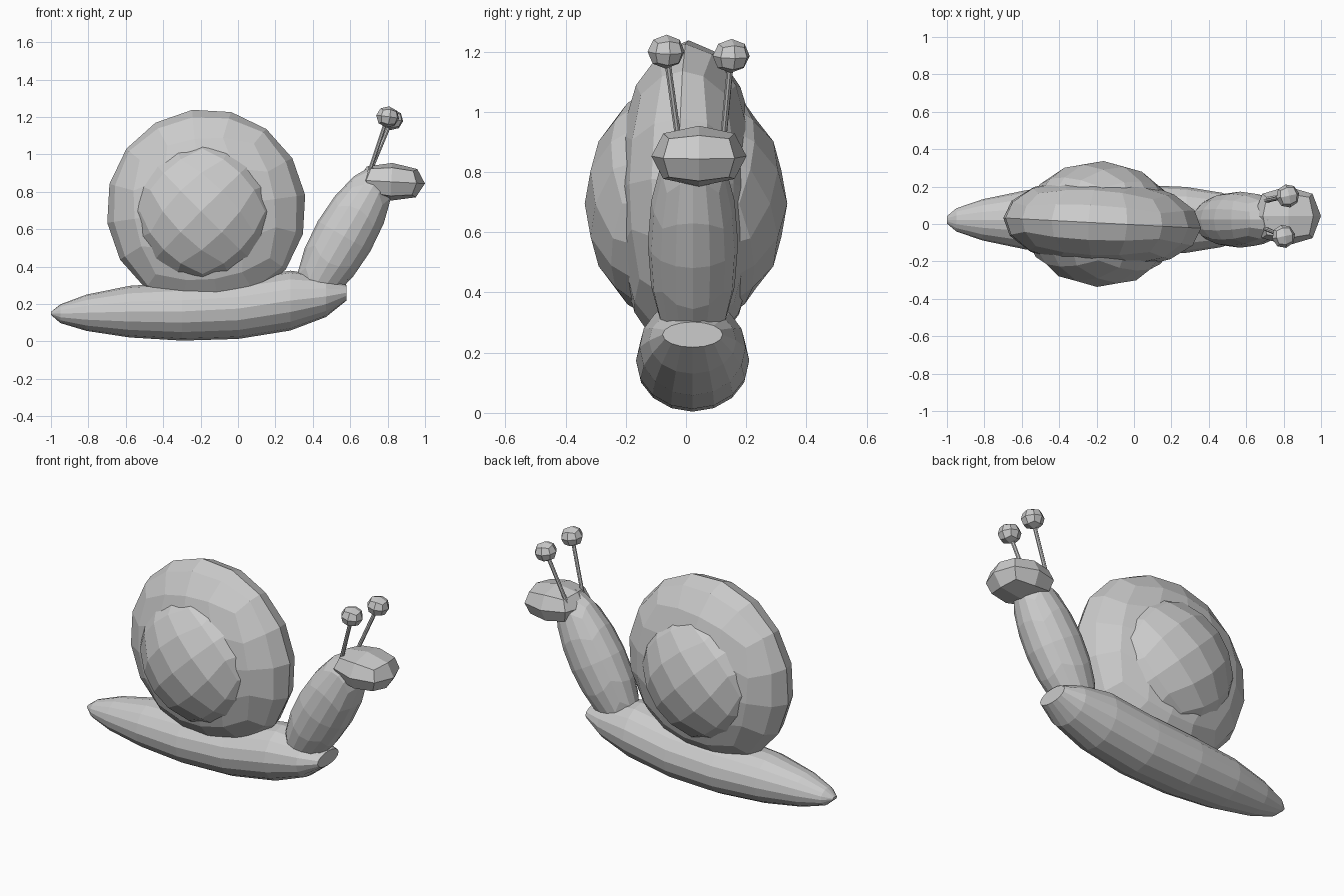
import bpy, bmesh, math
from mathutils import Matrix, Vector, Euler

if "Cube" in bpy.data.objects:
    bpy.data.objects.remove(bpy.data.objects["Cube"])


def finish(bm, name):
    bmesh.ops.recalc_face_normals(bm, faces=bm.faces)
    mesh = bpy.data.meshes.new(name)
    bm.to_mesh(mesh)
    bm.free()
    obj = bpy.data.objects.new(name, mesh)
    bpy.context.collection.objects.link(obj)
    return obj


def quad_ball(name, loc, radii, rot=(0, 0, 0), cuts=3, power=2.0):
    """Rounded cube of quads, stretched to an ellipsoid and turned (degrees)."""
    bm = bmesh.new()
    bmesh.ops.create_cube(bm, size=2)
    bmesh.ops.subdivide_edges(bm, edges=bm.edges[:], cuts=cuts, use_grid_fill=True)
    turn = Euler([math.radians(a) for a in rot]).to_matrix()
    for v in bm.verts:
        p = Vector([math.tan(c * math.pi / 4) for c in v.co])
        p /= sum(abs(c) ** power for c in p) ** (1 / power)
        v.co = turn @ Vector([c * r for c, r in zip(p, radii)]) + Vector(loc)
    return finish(bm, name)


def rod(name, a, b, radius):
    a, b = Vector(a), Vector(b)
    bm = bmesh.new()
    place = Matrix.Translation((a + b) / 2) @ (b - a).to_track_quat('Z', 'Y').to_matrix().to_4x4()
    bmesh.ops.create_cone(bm, cap_ends=True, segments=8, radius1=radius,
                          radius2=radius, depth=(b - a).length, matrix=place)
    return finish(bm, name)


def loft(name, stations, y_mid, sides=16):
    """Skin elliptical rings given as (x, z centre, half height, half width)."""
    bm = bmesh.new()
    rings = []
    for x, z, h, w in stations:
        angles = [2 * math.pi * i / sides for i in range(sides)]
        rings.append([bm.verts.new((x, y_mid + w * math.cos(a), z + h * math.sin(a)))
                      for a in angles])
    for r, s in zip(rings, rings[1:]):
        for i in range(sides):
            j = (i + 1) % sides
            bm.faces.new((r[i], r[j], s[j], s[i]))
    bm.faces.new(rings[0])
    bm.faces.new(rings[-1])
    return finish(bm, name)


# Long upturned foot
loft("foot", [(-1.0, 0.15, 0.008, 0.02), (-0.95, 0.148, 0.05, 0.062),
              (-0.81, 0.153, 0.097, 0.11), (-0.58, 0.159, 0.138, 0.158),
              (-0.30, 0.16, 0.156, 0.185), (0.0, 0.175, 0.162, 0.188),
              (0.28, 0.218, 0.16, 0.176), (0.47, 0.24, 0.11, 0.145),
              (0.58, 0.26, 0.042, 0.10)], 0.022)

# Shell disc and the bulge showing on both sides
quad_ball("shell", (-0.17, 0.005, 0.708), (0.535, 0.245, 0.535), (0, -8, -3))
quad_ball("shell_bulge", (-0.18, 0.0, 0.695), (0.41, 0.337, 0.41), (0, 45, -3))

# Neck and head
quad_ball("neck", (0.567, 0.023, 0.562), (0.162, 0.15, 0.43), (0, 30, 0))
quad_ball("head", (0.82, 0.043, 0.853), (0.18, 0.158, 0.101), (0, 3, 0), cuts=1, power=2.4)

# Eye stalks and eyes
for side, base, eye in (("near", (0.69, -0.02, 0.87), (0.80, -0.066, 1.20)),
                        ("far", (0.69, 0.12, 0.87), (0.822, 0.15, 1.186))):
    tip = Vector(base).lerp(Vector(eye), 0.92)
    rod("eye_stalk_" + side, base, tip, 0.011)
    quad_ball("eye_" + side, eye, (0.063, 0.063, 0.057), (0, 8, 12), cuts=1)
